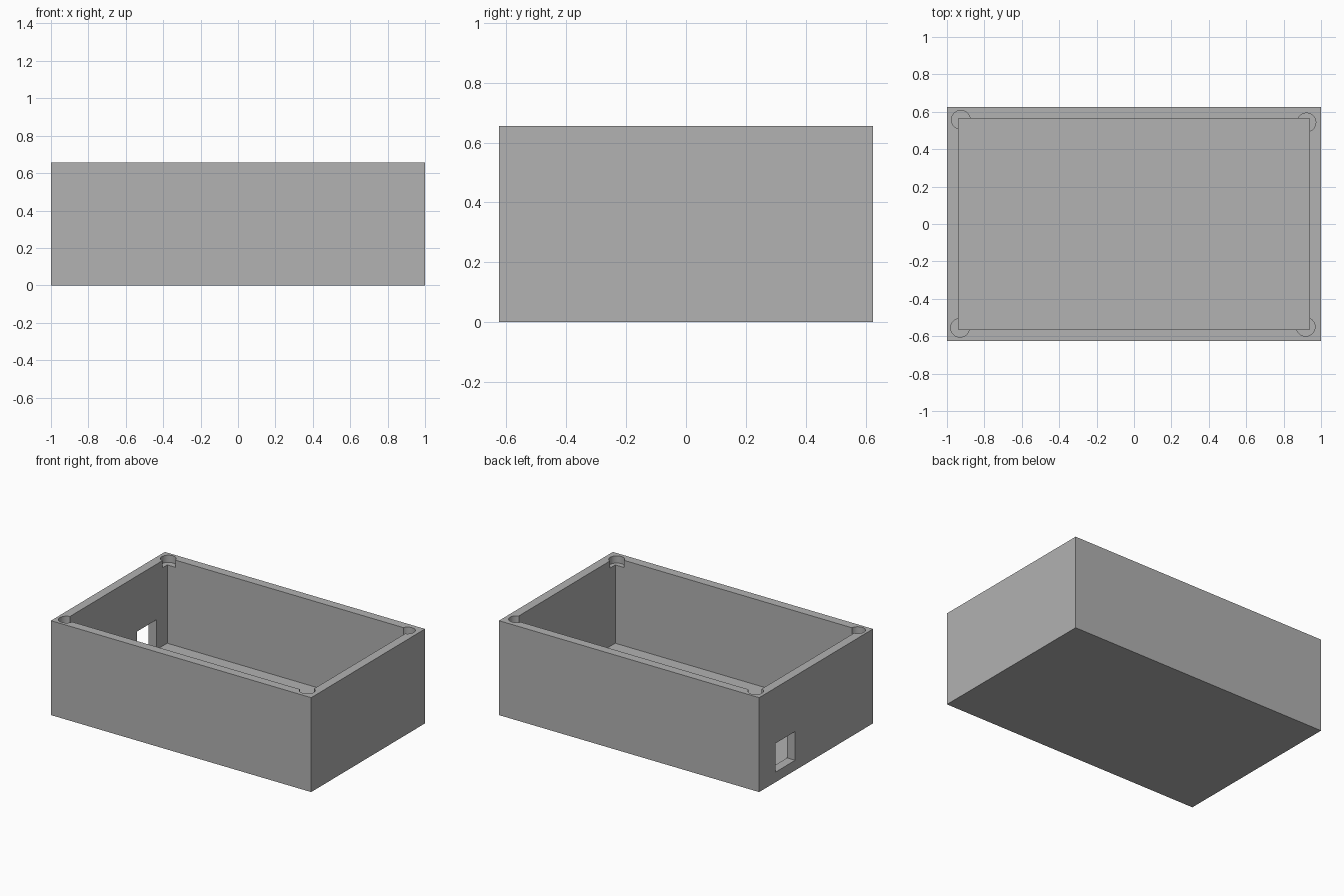
import bpy

if "Cube" in bpy.data.objects:
    bpy.data.objects.remove(bpy.data.objects["Cube"], do_unlink=True)

L, W, H = 2.0, 1.25, 0.656      # outer size
WALL, FLOOR = 0.062, 0.062

# Single grey plastic
grey = bpy.data.materials.new("grey plastic")
grey.use_nodes = True
colour = (0.445, 0.445, 0.445, 1)
grey.diffuse_color = colour
grey.node_tree.nodes["Principled BSDF"].inputs["Base Color"].default_value = colour


def box(name, low, high):
    centre = [(a + b) / 2 for a, b in zip(low, high)]
    bpy.ops.mesh.primitive_cube_add(size=1, location=centre)
    ob = bpy.context.object
    ob.name = name
    ob.scale = [b - a for a, b in zip(low, high)]
    bpy.ops.object.transform_apply(location=True, rotation=False, scale=True)
    ob.data.materials.append(grey)
    return ob


def cut(target, cutter):
    cutter.hide_render = True
    mod = target.modifiers.new(cutter.name, 'BOOLEAN')
    mod.operation = 'DIFFERENCE'
    mod.solver = 'EXACT'
    mod.object = cutter
    bpy.context.view_layer.objects.active = target
    bpy.ops.object.modifier_apply(modifier=mod.name)
    bpy.data.objects.remove(cutter, do_unlink=True)


# Open-topped enclosure
case = box("enclosure_box", (-L / 2, -W / 2, 0), (L / 2, W / 2, H))
cut(case, box("cavity_cutter", (-L / 2 + WALL, -W / 2 + WALL, FLOOR),
              (L / 2 - WALL, W / 2 - WALL, H + 0.2)))

# Cable opening through the end wall
cut(case, box("cable_opening_cutter", (-1.1, 0.23, 0.07), (-0.9, 0.445, 0.27)))

# Shallow round recesses in the rim corners
for x, y in [(-0.926, 0.557), (0.922, 0.543), (-0.93, -0.555), (0.918, -0.55)]:
    bpy.ops.mesh.primitive_cylinder_add(vertices=48, radius=0.05, depth=0.2,
                                        location=(x, y, H - 0.05 + 0.1))
    recess = bpy.context.object
    recess.name = "corner_recess_cutter"
    recess.data.materials.append(grey)
    cut(case, recess)

bpy.ops.object.select_all(action='DESELECT')
case.select_set(True)
bpy.context.view_layer.objects.active = case
bpy.ops.object.shade_smooth_by_angle(angle=0.5)
